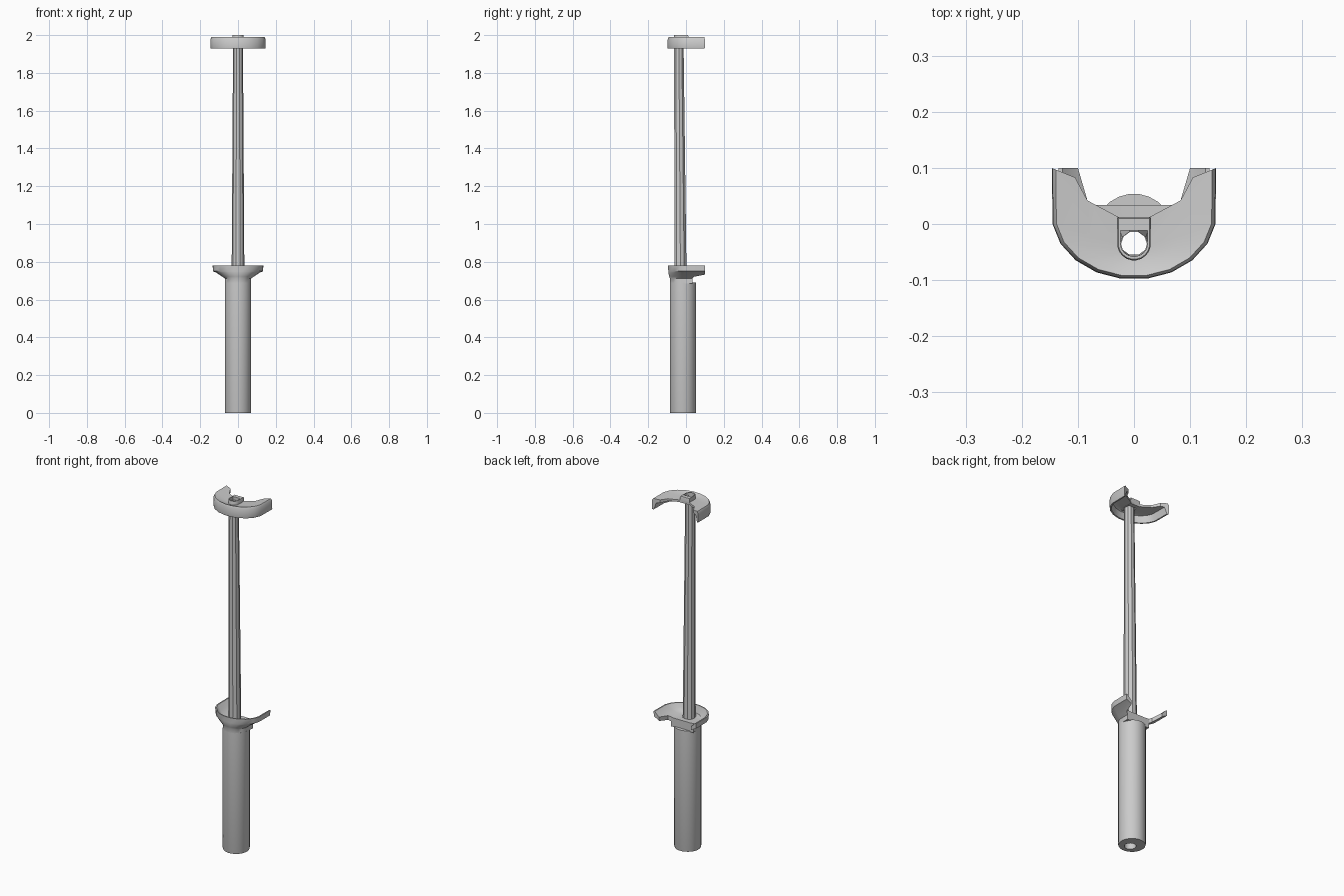
import bpy, bmesh
from math import sin, cos, pi, radians

if "Cube" in bpy.data.objects:
    bpy.data.objects.remove(bpy.data.objects["Cube"])


def circle(r, cy, z, n):
    return [(r * sin(2 * pi * (i + .5) / n), cy - r * cos(2 * pi * (i + .5) / n), z)
            for i in range(n)]


def u_ring(a, b, cy, back, z):
    """U-shaped outline: faceted half ellipse in front, straight sides to the back."""
    pts = [(a * cos(radians(-171 + 18 * i)), cy + b * sin(radians(-171 + 18 * i)), z)
           for i in range(10)]
    return pts + [(a, back, z), (-a, back, z)]


def loft(name, rings):
    """Join a closed sequence of rings into a solid with a through hole."""
    bm = bmesh.new()
    vs = [[bm.verts.new(p) for p in r] for r in rings]
    for k in range(len(vs)):
        r0, r1 = vs[k], vs[(k + 1) % len(vs)]
        n = len(r0)
        for i in range(n):
            j = (i + 1) % n
            bm.faces.new((r0[i], r0[j], r1[j], r1[i]))
    return finish(name, bm)


def finish(name, bm):
    bmesh.ops.recalc_face_normals(bm, faces=bm.faces)
    me = bpy.data.meshes.new(name)
    bm.to_mesh(me)
    bm.free()
    ob = bpy.data.objects.new(name, me)
    bpy.context.collection.objects.link(ob)
    return ob


def smooth(ob):
    bpy.ops.object.select_all(action='DESELECT')
    ob.select_set(True)
    bpy.context.view_layer.objects.active = ob
    bpy.ops.object.shade_smooth_by_angle(angle=radians(35))


def notch(ob, half, z0, z1):
    """Cut the open back away with a mirrored prism outline."""
    outline = half + [(-x, y) for x, y in reversed(half)]
    bm = bmesh.new()
    f = bm.faces.new([bm.verts.new((x, y, z0)) for x, y in outline])
    top = bmesh.ops.extrude_face_region(bm, geom=[f])
    bmesh.ops.translate(bm, vec=(0, 0, z1 - z0),
                        verts=[v for v in top['geom'] if isinstance(v, bmesh.types.BMVert)])
    cutter = finish(ob.name + "_cutter", bm)
    cutter.hide_render = True
    m = ob.modifiers.new("notch", 'BOOLEAN')
    m.operation, m.solver, m.object = 'DIFFERENCE', 'EXACT', cutter
    bpy.context.view_layer.objects.active = ob
    bpy.ops.object.modifier_apply(modifier=m.name)
    bpy.data.objects.remove(cutter)


# Hollow grip
grip = loft("grip", [circle(.068, -.016, 0, 24), circle(.07, -.016, .006, 24),
                     circle(.07, -.016, .69, 24), circle(.03, -.03, .69, 24),
                     circle(.03, -.03, 0, 24)])

# Tapered hollow rod
rod = loft("rod", [circle(.034, -.029, .69, 10), circle(.026, -.038, 1.985, 10),
                   circle(.023, -.036, 1.985, 10), circle(.026, -.03, .69, 10)])

# Flared guard on a short neck, open at the back
guard = loft("guard", [
    u_ring(.07, .07, -.016, .06, .685),
    u_ring(.07, .07, -.016, .06, .712),
    u_ring(.085, .08, -.01, .10, .722),
    u_ring(.115, .10, .005, .13, .742),
    u_ring(.133, .113, .018, .16, .75),
    u_ring(.135, .115, .018, .16, .78),
    u_ring(.128, .109, .018, .15, .78),
    u_ring(.105, .09, .005, .12, .757),
    u_ring(.07, .065, -.015, .07, .738),
    u_ring(.026, .026, -.03, -.004, .734),
    u_ring(.026, .026, -.03, -.004, .685)])
notch(guard, [(.25, .1), (.1, .1), (.083, .042), (.07, .034)][::-1] + [(.25, .3)], .6, .9)

# Hollow crescent cap with a hanging skirt
cap = loft("cap", [
    u_ring(.145, .116, .018, .16, 1.928),
    u_ring(.147, .117, .018, .16, 1.935),
    u_ring(.146, .116, .018, .16, 1.98),
    u_ring(.14, .111, .018, .155, 1.99),
    u_ring(.08, .07, -.01, .09, 1.982),
    u_ring(.024, .024, -.035, -.011, 1.978),
    u_ring(.024, .024, -.035, -.011, 1.966),
    u_ring(.08, .07, -.01, .09, 1.97),
    u_ring(.125, .1, .015, .14, 1.965),
    u_ring(.137, .108, .018, .155, 1.928)])
notch(cap, [(.027, .012), (.07, .035), (.083, .042), (.105, .083), (.147, .1),
            (.25, .1), (.25, .3)], 1.8, 2.1)

# Collar where the rod passes through the cap
collar = loft("collar", [
    u_ring(.03, .03, -.035, .012, 1.965), u_ring(.03, .03, -.035, .012, 1.995),
    u_ring(.028, .028, -.035, .01, 2.0), u_ring(.024, .023, -.035, -.012, 2.0),
    u_ring(.024, .023, -.035, -.012, 1.965)])

for part in (grip, rod, guard, cap, collar):
    smooth(part)
